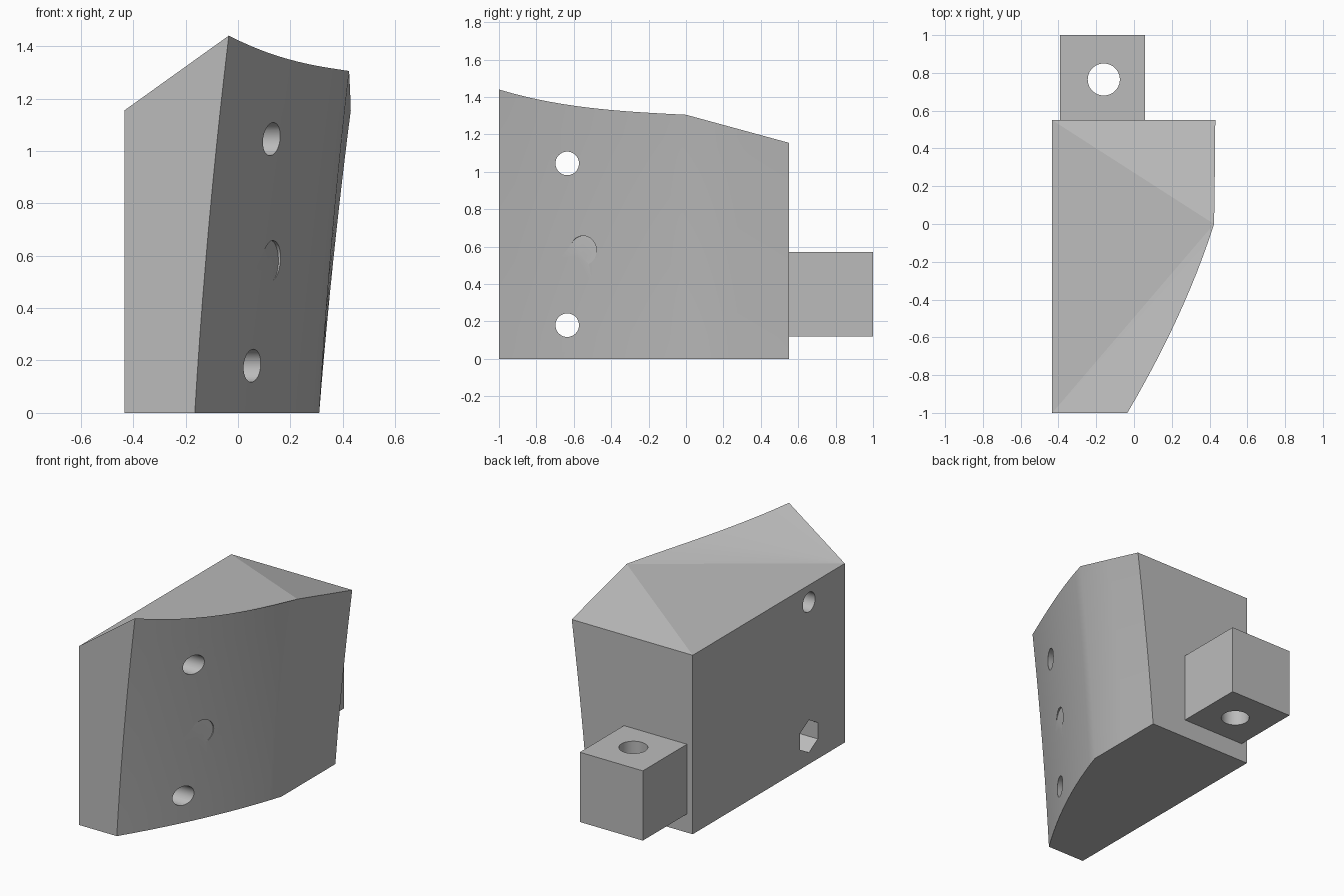
import bpy, bmesh, math
from mathutils import Matrix

cube = bpy.data.objects.get("Cube")
if cube:
    bpy.data.objects.remove(cube, do_unlink=True)

grey = bpy.data.materials.new("plain_grey")
grey.use_nodes = True
colour = (0.5, 0.5, 0.5, 1)
grey.diffuse_color = colour
grey.node_tree.nodes["Principled BSDF"].inputs["Base Color"].default_value = colour

LEFT, FRONT, BACK, LOW_TOP = -0.433, -1.0, 0.55, 1.155


def add_object(name, bm):
    bmesh.ops.recalc_face_normals(bm, faces=bm.faces)
    mesh = bpy.data.meshes.new(name)
    bm.to_mesh(mesh)
    bm.free()
    mesh.materials.append(grey)
    obj = bpy.data.objects.new(name, mesh)
    bpy.context.collection.objects.link(obj)
    return obj


def cutter(name, centre, radius, depth, sides, turn=None):
    """Prism along z, optionally turned, used only for cutting."""
    bm = bmesh.new()
    bmesh.ops.create_cone(bm, cap_ends=True, segments=sides, radius1=radius,
                          radius2=radius, depth=depth)
    bm.transform(Matrix.Translation(centre) @ (turn or Matrix()))
    obj = add_object(name, bm)
    obj.hide_render = True
    return obj


def finish(obj, cutters):
    bpy.ops.object.select_all(action="DESELECT")
    bpy.context.view_layer.objects.active = obj
    obj.select_set(True)
    for tool in cutters:
        mod = obj.modifiers.new(tool.name, "BOOLEAN")
        mod.operation, mod.solver, mod.object = "DIFFERENCE", "EXACT", tool
        bpy.ops.object.modifier_apply(modifier=mod.name)
        bpy.data.objects.remove(tool, do_unlink=True)
    bpy.ops.object.shade_smooth_by_angle(angle=math.radians(30))
    # Keep the faceted top flat
    for face in obj.data.polygons:
        if face.normal.z > 0.7:
            face.use_smooth = False


def top_height(y):
    if y > 0:
        return 1.305 + (LOW_TOP - 1.305) * y / BACK
    return 1.305 - 0.05 * y - 0.085 * y ** 3


def outer_x(y, z):
    """Bowed, leaning side wall."""
    lean = 0.06 * z + 0.021 * z * z
    if y > 0:
        return 0.31 + lean + 0.02 * y / BACK * z
    return 0.31 + 0.475 * y - 0.15 * y * (1 + y) + lean


# Wedge body: curved wall grid closed by flat and fanned faces
bm = bmesh.new()
rows = 10
stations = [FRONT + i / 12 for i in range(13)] + [BACK / 2, BACK]
stations[12] = 0.0
wall = []
for y in stations:
    heights = [top_height(y) * k / rows for k in range(rows + 1)]
    wall.append([bm.verts.new((outer_x(y, z), y, z)) for z in heights])
a0, a1, b0, b1 = [bm.verts.new((LEFT, y, z))
                  for y in (FRONT, BACK) for z in (0, LOW_TOP)]
for p, q in zip(wall, wall[1:]):
    for k in range(rows):
        bm.faces.new((p[k], q[k], q[k + 1], p[k + 1]))
for i in range(len(wall) - 1):
    apex = a1 if stations[i] < 0 else b1
    bm.faces.new((apex, wall[i][-1], wall[i + 1][-1]))
bm.faces.new((a1, wall[12][-1], b1))
bm.faces.new([a0] + wall[0] + [a1])
bm.faces.new([b0] + wall[-1] + [b1])
bm.faces.new([a0] + [p[0] for p in wall] + [b0])
bm.faces.new((a0, a1, b1, b0))
body = add_object("wedge_body", bm)

# Bolt holes with hexagonal nut pockets, and a shallow round recess
along_x = Matrix.Rotation(math.pi / 2, 4, "Y")
hex_turn = along_x @ Matrix.Rotation(math.pi / 2, 4, "Z")
tools = []
for z in (0.18, 1.045):
    tools.append(cutter("bolt_hole_cutter", (0, -0.635, z), 0.063, 2, 40, along_x))
    tools.append(cutter("nut_pocket_cutter", (LEFT, -0.635, z), 0.105, 0.4, 6, hex_turn))
tilt = Matrix.Rotation(math.radians(-22), 4, "Z")
tools.append(cutter("recess_cutter", (outer_x(-0.55, 0.58) + 0.09, -0.585, 0.58),
                    0.078, 0.2, 32, tilt @ along_x))
finish(body, tools)

# Mounting block with a vertical hole
bm = bmesh.new()
bmesh.ops.create_cube(bm, size=0.45)
bm.transform(Matrix.Translation((-0.167, 0.775, 0.345)))
block = add_object("mounting_block", bm)
finish(block, [cutter("block_hole_cutter", (-0.16, 0.765, 0.345), 0.085, 1, 48)])
